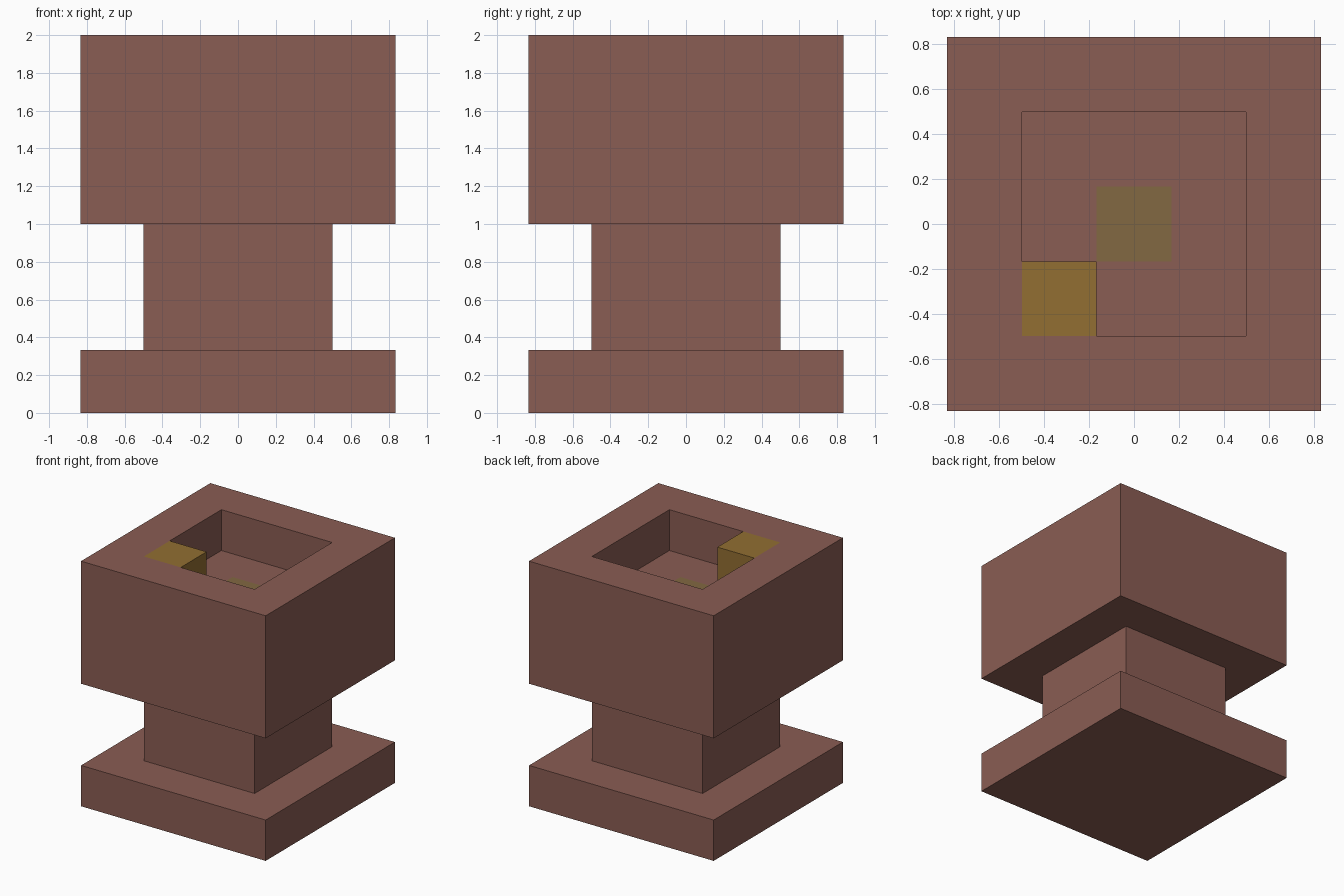
import bpy
import bmesh

U = 1 / 3  # block size the whole model is built on

cube = bpy.data.objects.get("Cube")
if cube:
    bpy.data.objects.remove(cube, do_unlink=True)


def material(name, rgb):
    mat = bpy.data.materials.new(name)
    mat.use_nodes = True
    mat.diffuse_color = (*rgb, 1)
    bsdf = next(n for n in mat.node_tree.nodes if n.type == "BSDF_PRINCIPLED")
    bsdf.inputs["Base Color"].default_value = (*rgb, 1)
    return mat


def finish(name, bm, mats):
    bmesh.ops.recalc_face_normals(bm, faces=bm.faces)
    mesh = bpy.data.meshes.new(name)
    bm.to_mesh(mesh)
    bm.free()
    for mat in mats:
        mesh.materials.append(mat)
    obj = bpy.data.objects.new(name, mesh)
    bpy.context.collection.objects.link(obj)
    return obj


brown = material("brown clay", (0.254, 0.109, 0.087))
gold = material("dark gold", (0.287, 0.156, 0.032))
olive = material("olive", (0.223, 0.138, 0.054))

# Pedestal: square rings from foot, up the stem, over the rim, into the recess
# (half width, height), both in blocks
profile = [(2.5, 0), (2.5, 1), (1.5, 1), (1.5, 3), (2.5, 3),
           (2.5, 6), (1.5, 6), (1.5, 5), (0.5, 5)]
corners = [(-1, -1), (1, -1), (1, 1), (-1, 1)]
bm = bmesh.new()
rings = [[bm.verts.new((sx * w * U, sy * w * U, z * U)) for sx, sy in corners]
         for w, z in profile]
for low, high in zip(rings, rings[1:]):
    for i in range(4):
        j = (i + 1) % 4
        bm.faces.new((low[i], low[j], high[j], high[i]))
bm.faces.new(rings[0])
# Painted square in the middle of the recess floor
bm.faces.new(rings[-1]).material_index = 1
finish("pedestal", bm, [brown, olive])

# Gold block filling the front right corner of the recess
bm = bmesh.new()
bmesh.ops.create_cube(bm, size=U)
block = finish("corner_block", bm, [gold])
block.location = (-U, -U, 5.5 * U)
